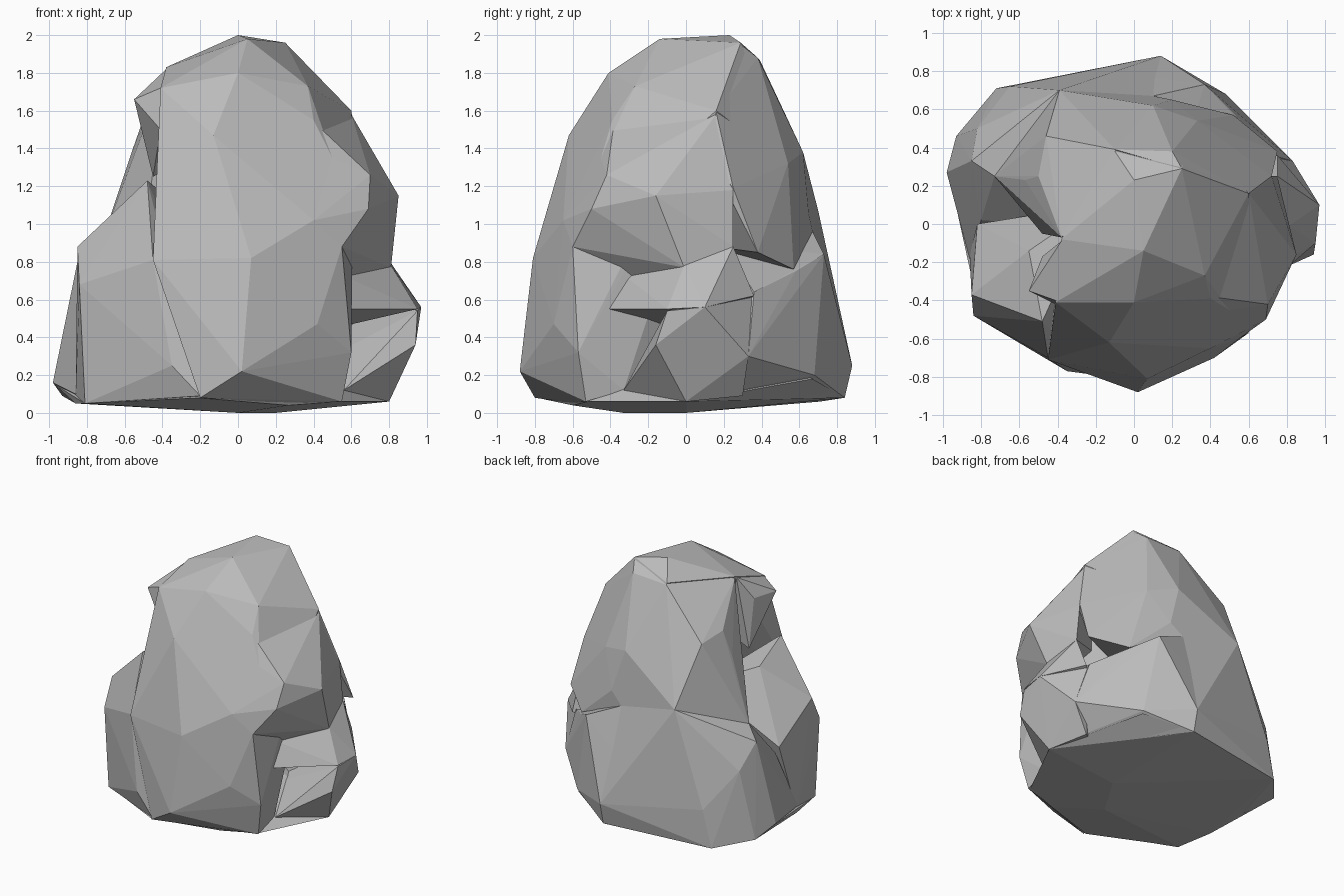
import bpy
import bmesh
from mathutils import Vector

old_cube = bpy.data.objects.get("Cube")
if old_cube:
    bpy.data.objects.remove(old_cube, do_unlink=True)

# One plain stone colour
stone = bpy.data.materials.new("stone_grey")
stone.use_nodes = True
stone_colour = (0.5, 0.5, 0.5, 1)
stone.diffuse_color = stone_colour
stone_shader = next(node for node in stone.node_tree.nodes if node.type == "BSDF_PRINCIPLED")
stone_shader.inputs["Base Color"].default_value = stone_colour
stone_shader.inputs["Roughness"].default_value = 0.9


def make_lump(name, corners):
    """Chisel one convex boulder from its corners, given in hundredths."""
    bm = bmesh.new()
    for corner in corners:
        bm.verts.new(Vector(corner) / 100)
    hull = bmesh.ops.convex_hull(bm, input=bm.verts[:])
    spare = {item for key in ("geom_interior", "geom_unused") for item in hull[key]}
    loose = [v for v in bm.verts if v in spare or not v.link_faces]
    bmesh.ops.delete(bm, geom=loose, context="VERTS")
    bmesh.ops.recalc_face_normals(bm, faces=bm.faces[:])
    mesh = bpy.data.meshes.new(name)
    bm.to_mesh(mesh)
    bm.free()
    mesh.materials.append(stone)
    lump = bpy.data.objects.new(name, mesh)
    bpy.context.scene.collection.objects.link(lump)
    return lump


def fuse(body, lump):
    """Merge a lump into the body, leaving a sharp crease where they meet."""
    union = body.modifiers.new("fuse_" + lump.name, "BOOLEAN")
    union.operation = "UNION"
    union.solver = "EXACT"
    union.object = lump
    bpy.context.view_layer.objects.active = body
    bpy.ops.object.modifier_apply(modifier=union.name)
    bpy.data.objects.remove(lump, do_unlink=True)


# Tall central mass with the broad front face and the summit
rock = make_lump("rock", [
    (2, -88, 22), (-45, -71, 81), (7, -81, 82), (40, -65, 102), (42, -70, 47),
    (60, -57, 32), (-13, -62, 147), (-41, -47, 150), (-41, -41, 172),
    (0, -41, 180), (40, -39, 155), (50, -45, 135), (5, -14, 198), (0, 23, 200),
    (25, 29, 196), (37, -27, 173), (60, 16, 160), (61, 0, 146), (-38, -8, 183),
    (-10, 38, 188), (32, 53, 132), (55, -53, 6), (-20, -80, 8), (27, -60, 5),
    (55, -60, 88), (57, -41, 55), (55, -33, 73), (55, -33, 12)])

# Shallow underside joining the whole footprint
base = make_lump("base", [
    (-81, -46, 5), (-50, -62, 7), (-21, -79, 8), (27, -60, 4), (54, -52, 6),
    (56, -33, 12), (80, 0, 6), (48, 67, 18), (13, 84, 8), (-71, 71, 6),
    (-93, 45, 9), (-97, 27, 15), (-86, 20, 6), (-86, -17, 5), (20, 0, 0),
    (0, -33, 0), (0, 0, 55)])

# Low shoulder at the front on the -x side
front_shoulder = make_lump("front_shoulder", [
    (-85, -37, 88), (-85, -30, 42), (-84, -48, 68), (-81, -47, 5),
    (-48, -51, 123), (-45, -70, 81), (-55, -14, 114), (-86, -16, 6),
    (-82, 0, 62), (-35, -77, 25), (-20, -79, 9), (0, -40, 4), (-20, 10, 100)])

# Wide foot at the back on the -x side
back_foot = make_lump("back_foot", [
    (-98, 27, 16), (-93, 46, 9), (-72, 71, 6), (-65, 72, 35), (-82, 50, 62),
    (-85, 33, 80), (-73, 25, 88), (-39, 70, 107), (-17, 80, 44), (14, 88, 25),
    (14, 84, 8), (-87, 20, 6), (-86, -18, 10), (-80, 2, 58), (20, 0, 1),
    (10, 67, 96), (-50, 0, 75)])

# Sloping ledge below the summit at the back on the -x side
upper_ledge = make_lump("upper_ledge", [
    (-57, 23, 136), (-50, 25, 156), (-46, 46, 152), (-38, -7, 182),
    (-10, 39, 187), (0, 24, 199), (-39, 70, 107), (-73, 25, 88),
    (10, 62, 138), (10, 67, 96), (-48, -5, 105), (0, 0, 100)])

# Jutting point at the front on the -x side
crag = make_lump("crag", [
    (-55, -35, 166), (-41, -42, 150), (-41, -40, 172), (-48, -17, 165),
    (-38, -9, 182), (-45, -15, 125), (-15, -40, 172), (0, -10, 150)])

# Overhanging shoulder on the +x side
overhang = make_lump("overhang", [
    (85, -16, 115), (69, -50, 108), (70, -42, 126), (55, -60, 88),
    (56, -33, 72), (81, -1, 77), (50, -45, 135), (40, -65, 102), (61, 1, 146),
    (67, 11, 136), (60, 16, 158), (72, 25, 118), (75, 25, 88), (40, -38, 154),
    (30, 0, 100)])

# Two low blocks beneath the overhang, with a cleft between them
upper_block = make_lump("upper_block", [
    (58, -42, 55), (95, -10, 55), (97, 10, 56), (81, -1, 78), (55, -33, 73),
    (75, 25, 88), (75, 36, 62), (30, 0, 40)])
lower_block = make_lump("lower_block", [
    (56, -33, 12), (94, -16, 36), (95, -10, 54), (97, 10, 56), (80, 0, 6),
    (83, 33, 30), (72, 35, 64), (70, 30, 9), (30, 0, 20)])

# Buttress at the foot of the back on the +x side
back_buttress = make_lump("back_buttress", [
    (14, 88, 25), (14, 84, 8), (48, 68, 20), (80, 0, 7), (83, 33, 30),
    (72, 36, 64), (52, 58, 75), (37, 73, 84), (-17, 80, 44), (10, 67, 96),
    (20, 0, 1), (20, 20, 90)])

# Broad back face running up to the summit
back_face = make_lump("back_face", [
    (25, 29, 195), (20, 38, 188), (-10, 39, 187), (60, 16, 159), (72, 25, 119),
    (75, 38, 85), (52, 57, 76), (20, 65, 105), (10, 67, 96), (10, 62, 138),
    (33, 54, 132), (67, 12, 136), (0, 0, 90)])

for piece in (base, front_shoulder, back_foot, upper_ledge, crag, overhang,
              upper_block, lower_block, back_buttress, back_face):
    fuse(rock, piece)

# Flat facets over the whole stone
for facet in rock.data.polygons:
    facet.use_smooth = False
    facet.material_index = 0
